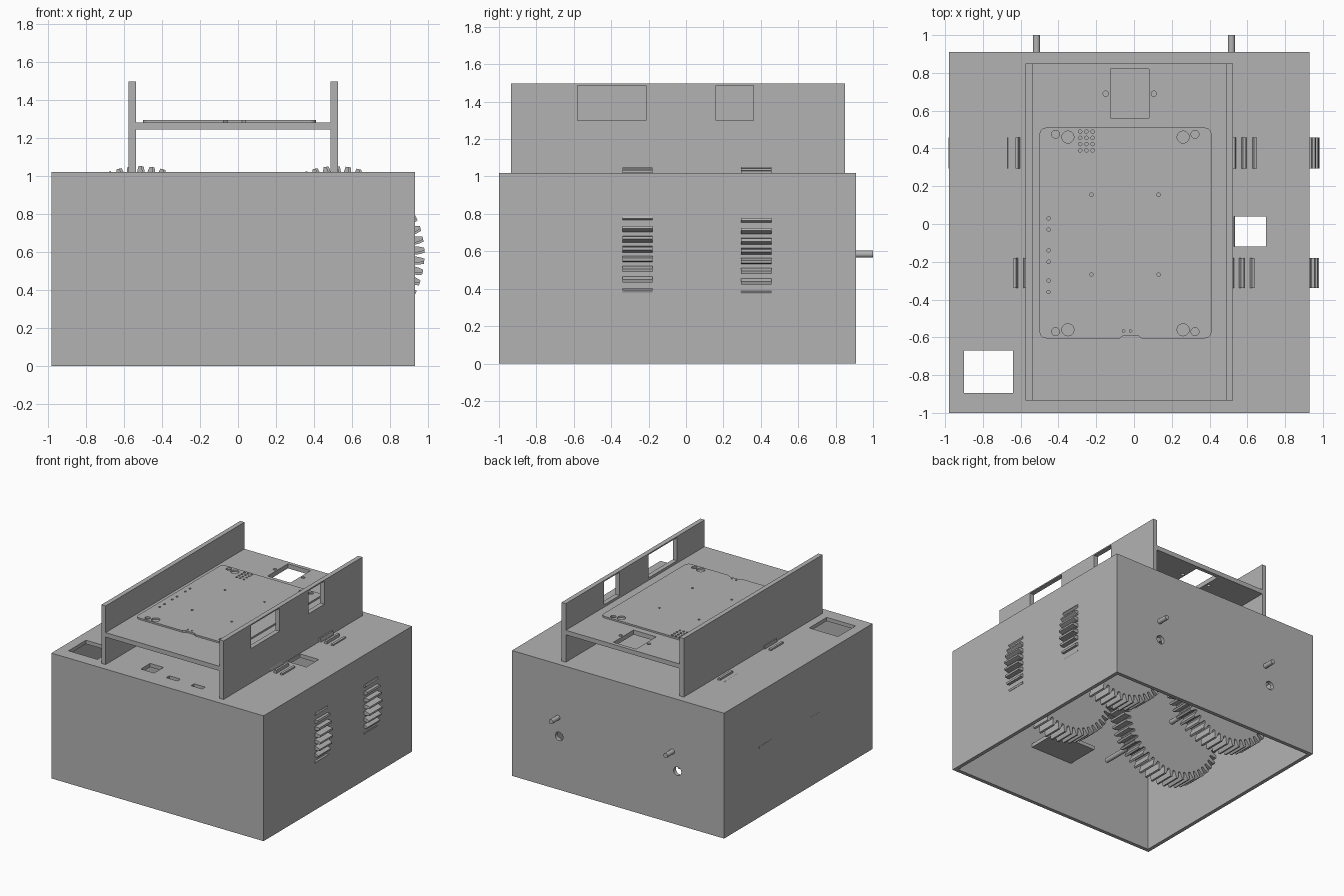
import bpy, bmesh, math

old = bpy.data.objects.get("Cube")
if old:
    bpy.data.objects.remove(old, do_unlink=True)

grey = bpy.data.materials.new("plain_grey")
grey.use_nodes = True
GREY = (0.45, 0.45, 0.45, 1)
grey.diffuse_color = GREY
grey.node_tree.nodes["Principled BSDF"].inputs["Base Color"].default_value = GREY


def finish(name, bm):
    """Turn a bmesh into a grey object."""
    bmesh.ops.recalc_face_normals(bm, faces=bm.faces[:])
    mesh = bpy.data.meshes.new(name)
    bm.to_mesh(mesh)
    bm.free()
    mesh.materials.append(grey)
    ob = bpy.data.objects.new(name, mesh)
    bpy.context.collection.objects.link(ob)
    return ob


def prism(bm, points, offset):
    """Extrude a closed 3D outline along an offset."""
    face = bm.faces.new([bm.verts.new(p) for p in points])
    out = bmesh.ops.extrude_face_region(bm, geom=[face])["geom"]
    moved = [g for g in out if isinstance(g, bmesh.types.BMVert)]
    bmesh.ops.translate(bm, verts=moved, vec=offset)


def add_box(bm, x, y, z):
    prism(bm, [(x[0], y[0], z[0]), (x[1], y[0], z[0]),
               (x[1], y[1], z[0]), (x[0], y[1], z[0])], (0, 0, z[1] - z[0]))


def add_rod(bm, x, z, y, r, n=24):
    """Cylinder along y."""
    ring = [math.tau * i / n for i in range(n)]
    prism(bm, [(x + r * math.cos(a), y[0], z + r * math.sin(a)) for a in ring],
          (0, y[1] - y[0], 0))


def add_pin(bm, x, y, z, r, n=20):
    """Cylinder along z."""
    ring = [math.tau * i / n for i in range(n)]
    prism(bm, [(x + r * math.cos(a), y + r * math.sin(a), z[0]) for a in ring],
          (0, 0, z[1] - z[0]))


def box(name, x, y, z):
    bm = bmesh.new()
    add_box(bm, x, y, z)
    return finish(name, bm)


def cut(ob, bm):
    """Subtract the cutter solids from an object and bake the result."""
    cutter = finish("cutter", bm)
    cutter.hide_render = True
    mod = ob.modifiers.new("cut", 'BOOLEAN')
    mod.operation = 'DIFFERENCE'
    mod.solver = 'EXACT'
    mod.object = cutter
    graph = bpy.context.evaluated_depsgraph_get()
    mesh = bpy.data.meshes.new_from_object(ob.evaluated_get(graph))
    ob.modifiers.clear()
    ob.data = mesh
    bpy.data.objects.remove(cutter, do_unlink=True)


# Housing: open-bottomed box
X, Y, TOP, WALL = (-0.98, 0.93), (-1.0, 0.91), 1.02, 0.03
housing = box("housing", X, Y, (0, TOP))
bm = bmesh.new()
add_box(bm, (X[0] + WALL, X[1] - WALL), (Y[0] + WALL, Y[1] - WALL), (-0.1, TOP - WALL))
cut(housing, bm)

# Housing openings: top windows and slots, holes in the back wall
bm = bmesh.new()
for x, y in (((-0.9, -0.64), (-0.895, -0.67)), ((0.53, 0.7), (-0.12, 0.04)),
             ((-0.28, -0.16), (-0.85, -0.73)),
             ((-0.04, 0.06), (-0.865, -0.825)), ((0.19, 0.29), (-0.875, -0.835))):
    add_box(bm, x, y, (0.95, 1.1))
for x in (0.505, -0.56):
    add_rod(bm, x, 0.435, (0.8, 1.0), 0.035)
cut(housing, bm)

# Inner shelf on the front wall
box("inner_shelf", (-0.2, 0.18), (-0.98, -0.7), (0.46, 0.49))

# Gears and shafts
AXLE_X, AXLE_Z, TEETH = 0.516, 0.585, 50
TOOTH = ((-0.5, 0.405), (-0.33, 0.41), (-0.25, 0.44), (-0.13, 0.465),
         (0.13, 0.465), (0.25, 0.44), (0.33, 0.41))


def gear(name, x, y, turn):
    pts = []
    for i in range(TEETH):
        for step, r in TOOTH:
            a = math.tau * (i + step) / TEETH + turn
            pts.append((x + r * math.sin(a), y[0], AXLE_Z + r * math.cos(a)))
    bm = bmesh.new()
    prism(bm, pts, (0, y[1] - y[0], 0))
    return finish(name, bm)


smooth = []
for side, sx in (("left", 1), ("right", -1)):
    gear("front_gear_" + side, sx * AXLE_X, (-0.34, -0.18), 0)
    gear("back_gear_" + side, sx * AXLE_X, (0.295, 0.458), 0.025)
    bm = bmesh.new()
    add_rod(bm, sx * AXLE_X, AXLE_Z, (-0.93, 1.0), 0.019)
    smooth.append(finish("shaft_" + side, bm))

# Upper frame: two side plates and a deck
FY = (-0.935, 0.85)
box("side_plate_right", (-0.575, -0.537), FY, (TOP, 1.497))
plate = box("side_plate_left", (0.487, 0.525), FY, (TOP, 1.497))
bm = bmesh.new()
for y in ((-0.58, -0.215), (0.16, 0.36)):
    add_box(bm, (0.4, 0.6), y, (1.3, 1.487))
cut(plate, bm)

deck = box("deck", (-0.537, 0.487), FY, (1.243, 1.28))
bm = bmesh.new()
add_box(bm, (-0.125, 0.08), (0.56, 0.82), (1.2, 1.3))
for x in (-0.15, 0.105):
    add_pin(bm, x, 0.69, (1.2, 1.3), 0.014)
cut(deck, bm)

# Mounting board: rounded outline with a notch in its front edge
BX, BY, R = (-0.5, 0.41), (-0.605, 0.51), 0.035
outline = []
for cx, cy, start in ((BX[1] - R, BY[1] - R, 0), (BX[0] + R, BY[1] - R, 1),
                      (BX[0] + R, BY[0] + R, 2), (BX[1] - R, BY[0] + R, 3)):
    for i in range(7):
        a = (start + i / 6) * math.pi / 2
        outline.append((cx + R * math.cos(a), cy + R * math.sin(a), 1.28))
    if start == 2:
        outline += [(x, BY[0] + d, 1.28) for x, d in
                    ((-0.075, 0), (-0.055, 0.015), (0.02, 0.015), (0.04, 0))]
bm = bmesh.new()
prism(bm, outline, (0, 0, 0.013))
board = finish("mounting_board", bm)

# Board holes: corner pairs, pin grid, pin column, small fixings
holes = []
for y_big, y_small in ((0.46, 0.475), (-0.56, -0.57)):
    holes += [(x, y_big, 0.032) for x in (-0.35, 0.26)]
    holes += [(x, y_small, 0.021) for x in (-0.415, 0.323)]
holes += [(-0.285 + 0.033 * i, 0.39 + 0.033 * j, 0.009) for i in range(3) for j in range(4)]
holes += [(-0.452, y, 0.009) for y in (0.03, -0.03, -0.14, -0.2, -0.3, -0.36)]
holes += [(x, y, 0.009) for x in (-0.225, 0.13) for y in (0.155, -0.268)]
holes += [(x, -0.567, 0.007) for x in (-0.055, -0.018)]
bm = bmesh.new()
for x, y, r in holes:
    add_pin(bm, x, y, (1.27, 1.31), r)
cut(board, bm)

# Smooth the round shafts, keeping their end edges sharp
bpy.ops.object.select_all(action='DESELECT')
for ob in smooth:
    ob.select_set(True)
bpy.context.view_layer.objects.active = smooth[0]
bpy.ops.object.shade_smooth_by_angle()
